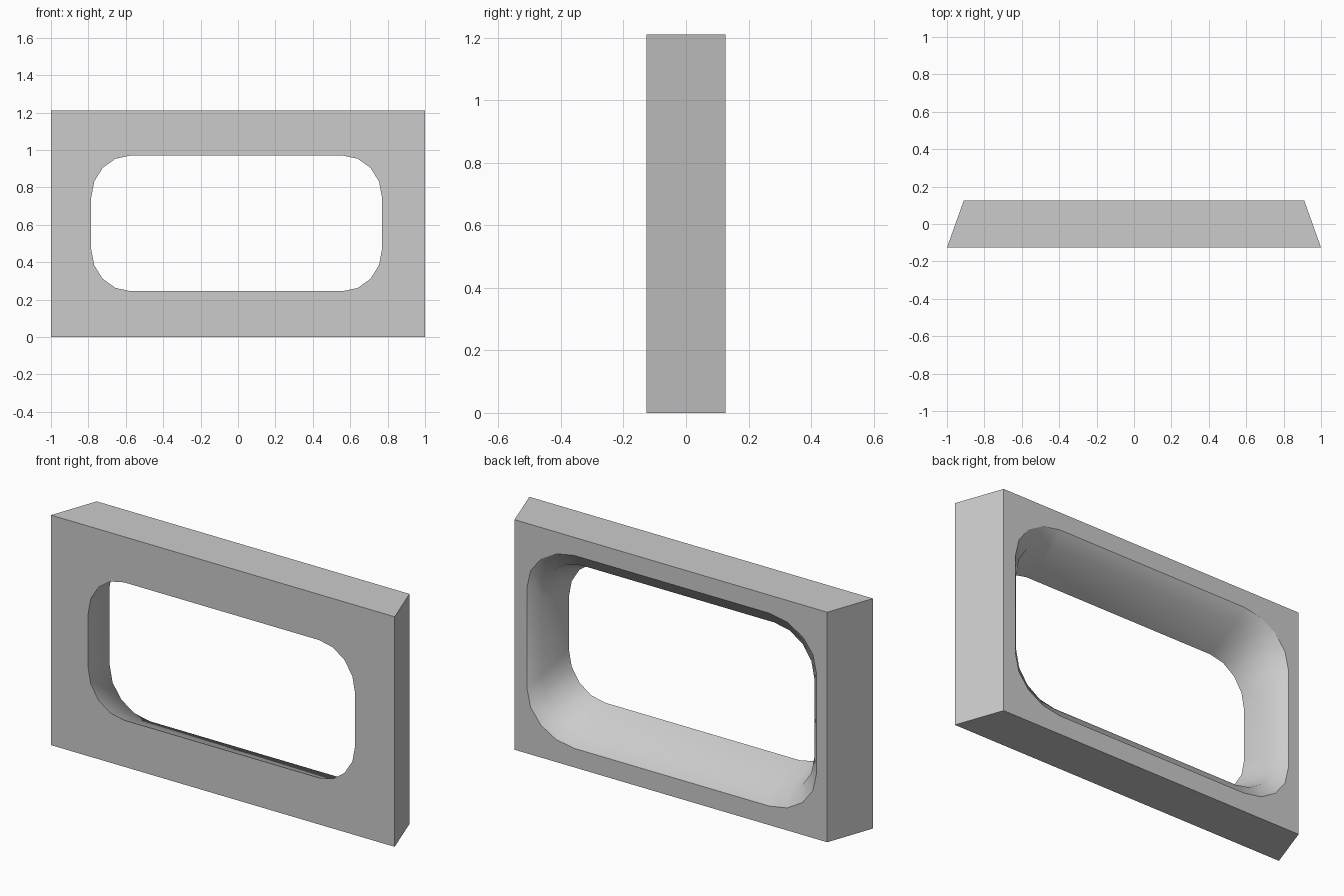
import bpy, bmesh
from math import sin, cos, pi

if "Cube" in bpy.data.objects:
    bpy.data.objects.remove(bpy.data.objects["Cube"])

H, D = 1.21, 0.126
SEG = 4  # sides per rounded corner
bm = bmesh.new()


def rect(half_w, y):
    """Outer corners, counter-clockwise seen from the front, starting top right."""
    return [bm.verts.new((sx * half_w, y, z))
            for sx, z in ((1, H), (-1, H), (-1, 0), (1, 0))]


def opening(y, x0, x1, z0, z1, rx, rz):
    """Rounded rectangle loop in the same order as rect."""
    centres = ((x1 - rx, z1 - rz), (x0 + rx, z1 - rz), (x0 + rx, z0 + rz), (x1 - rx, z0 + rz))
    loop = []
    for c, (cx, cz) in enumerate(centres):
        for i in range(SEG + 1):
            a = (c + i / SEG) * pi / 2
            loop.append(bm.verts.new((cx + rx * cos(a), y, cz + rz * sin(a))))
    return loop


def bridge(a, b, smooth=False):
    n = len(a)
    for i in range(n):
        j = (i + 1) % n
        bm.faces.new((a[i], a[j], b[j], b[i])).smooth = smooth


def plate(outer, inner):
    """Flat face between the outer rectangle and the opening."""
    n = SEG + 1
    for c in range(4):
        for i in range(SEG):
            bm.faces.new((outer[c], inner[c * n + i + 1], inner[c * n + i]))
        d = (c + 1) % 4
        bm.faces.new((outer[c], outer[d], inner[d * n], inner[c * n + SEG]))


# Tapered outer block
front, back = rect(1.0, -D), rect(0.91, D)
bridge(front, back)

# Opening: gently flared wall, then a wider softened rim at the back
loops = [opening(-D, -0.785, 0.77, 0.245, 0.97, 0.21, 0.225),
         opening(0.075, -0.80, 0.79, 0.165, 1.045, 0.235, 0.235),
         opening(D, -0.847, 0.837, 0.10, 1.115, 0.275, 0.24)]
for a, b in zip(loops, loops[1:]):
    bridge(a, b, smooth=True)
plate(front, loops[0])
plate(back, loops[-1])

bmesh.ops.recalc_face_normals(bm, faces=bm.faces)
# Keep both rims of the opening crisp
for e in bm.edges:
    if len({f.smooth for f in e.link_faces}) == 2:
        e.smooth = False

mesh = bpy.data.meshes.new("window_frame")
bm.to_mesh(mesh)
bm.free()
frame = bpy.data.objects.new("window_frame", mesh)
bpy.context.collection.objects.link(frame)
